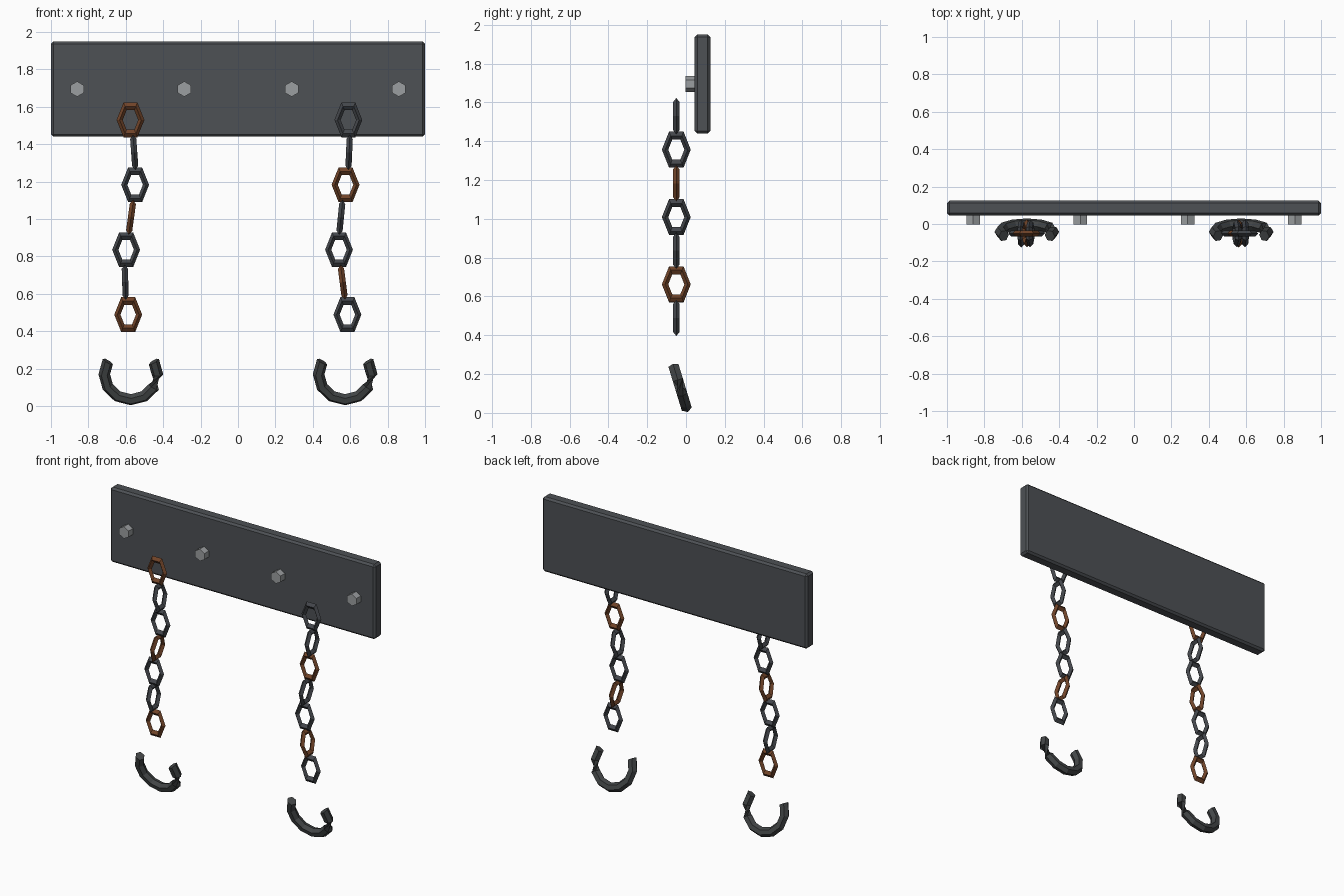
import bpy, bmesh, math
from mathutils import Vector, Matrix

if "Cube" in bpy.data.objects:
    bpy.data.objects.remove(bpy.data.objects["Cube"])


def material(name, rgb):
    m = bpy.data.materials.new(name)
    m.diffuse_color = (*rgb, 1)
    m.use_nodes = True
    m.node_tree.nodes["Principled BSDF"].inputs["Base Color"].default_value = m.diffuse_color
    return m


PLATE = material("dark iron plate", (0.075, 0.082, 0.09))
BOLT = material("pale steel", (0.33, 0.345, 0.355))
DARK = material("dark chain steel", (0.058, 0.063, 0.072))
RUST = material("rust", (0.165, 0.058, 0.022))
HOOK = material("hook iron", (0.056, 0.061, 0.063))


def finish(bm, name, mat, matrix=None):
    bmesh.ops.recalc_face_normals(bm, faces=bm.faces)
    if matrix:
        bm.transform(matrix)
    me = bpy.data.meshes.new(name)
    bm.to_mesh(me)
    bm.free()
    me.materials.append(mat)
    ob = bpy.data.objects.new(name, me)
    bpy.context.collection.objects.link(ob)
    return ob


def arc_tube(angles, radius, r, sides, closed, flip_from=None):
    """Tube along an arc in the XZ plane; rings after flip_from are turned half round."""
    bm = bmesh.new()
    rings = []
    for i, a in enumerate(angles):
        out = Vector((math.cos(a), 0, math.sin(a)))
        turn = math.pi if flip_from is not None and i >= flip_from else 0
        ring = []
        for k in range(sides):
            t = 2 * math.pi * k / sides + turn
            ring.append(bm.verts.new(out * (radius + r * math.cos(t)) + Vector((0, r * math.sin(t), 0))))
        rings.append(ring)
    n = len(rings)
    for i in range(n if closed else n - 1):
        a, b = rings[i], rings[(i + 1) % n]
        for k in range(sides):
            j = (k + 1) % sides
            bm.faces.new((a[k], a[j], b[j], b[k]))
    if not closed:
        bm.faces.new(rings[0])
        bm.faces.new(rings[-1])
    return bm


# Back plate with small bevels
bm = bmesh.new()
bmesh.ops.create_cube(bm, size=1)
bmesh.ops.scale(bm, vec=(2, 0.08, 0.51), verts=bm.verts)
bmesh.ops.bevel(bm, geom=bm.edges[:], offset=0.013, segments=1, affect='EDGES')
finish(bm, "back_plate", PLATE, Matrix.Translation((0, 0.085, 1.695)))

# Hexagonal bolt heads
for i, x in enumerate((-0.86, -0.287, 0.287, 0.86)):
    bm = bmesh.new()
    bmesh.ops.create_cone(bm, cap_ends=True, segments=6, radius1=0.041, radius2=0.041, depth=0.05)
    finish(bm, f"bolt_{i + 1}", BOLT,
           Matrix.Translation((x, 0.023, 1.695)) @ Matrix.Rotation(math.pi / 2, 4, 'X'))

# Chains: seven links each, alternating by a quarter turn and swaying sideways
chains = {
    "left": ((-0.575, -0.555, -0.55, -0.572, -0.598, -0.603, -0.587), (0, 3, 6)),
    "right": ((0.59, 0.594, 0.575, 0.55, 0.54, 0.56, 0.585), (2, 5)),
}
hexa = [math.radians(60 * k) for k in range(6)]
for side, (xs, rusty) in chains.items():
    for i, x in enumerate(xs):
        slope = (xs[min(i + 1, 6)] - xs[max(i - 1, 0)]) / 0.345
        tilt = math.atan(slope) if i % 2 else 0
        mat = (Matrix.Translation((x, -0.05, 1.53 - 0.1735 * i))
               @ Matrix.Rotation(tilt, 4, 'Y').inverted()
               @ Matrix.Rotation(math.pi / 2 * (i % 2), 4, 'Z')
               @ Matrix.Diagonal((1, 1, 1.44, 1)))
        finish(arc_tube(hexa, 0.058, 0.0165, 4, True), f"{side}_link_{i + 1}",
               RUST if i in rusty else DARK, mat)

# Hooks: leaning open arcs, pinched by a twist just before the right tip
arc = [math.radians(150 + 30 * k) for k in range(9)]
for side, x in (("left", -0.573), ("right", 0.573)):
    mat = Matrix.Translation((x, -0.042, 0.17)) @ Matrix.Rotation(math.radians(17), 4, 'X')
    finish(arc_tube(arc, 0.142, 0.031, 6, False, flip_from=7), f"{side}_hook", HOOK, mat)
